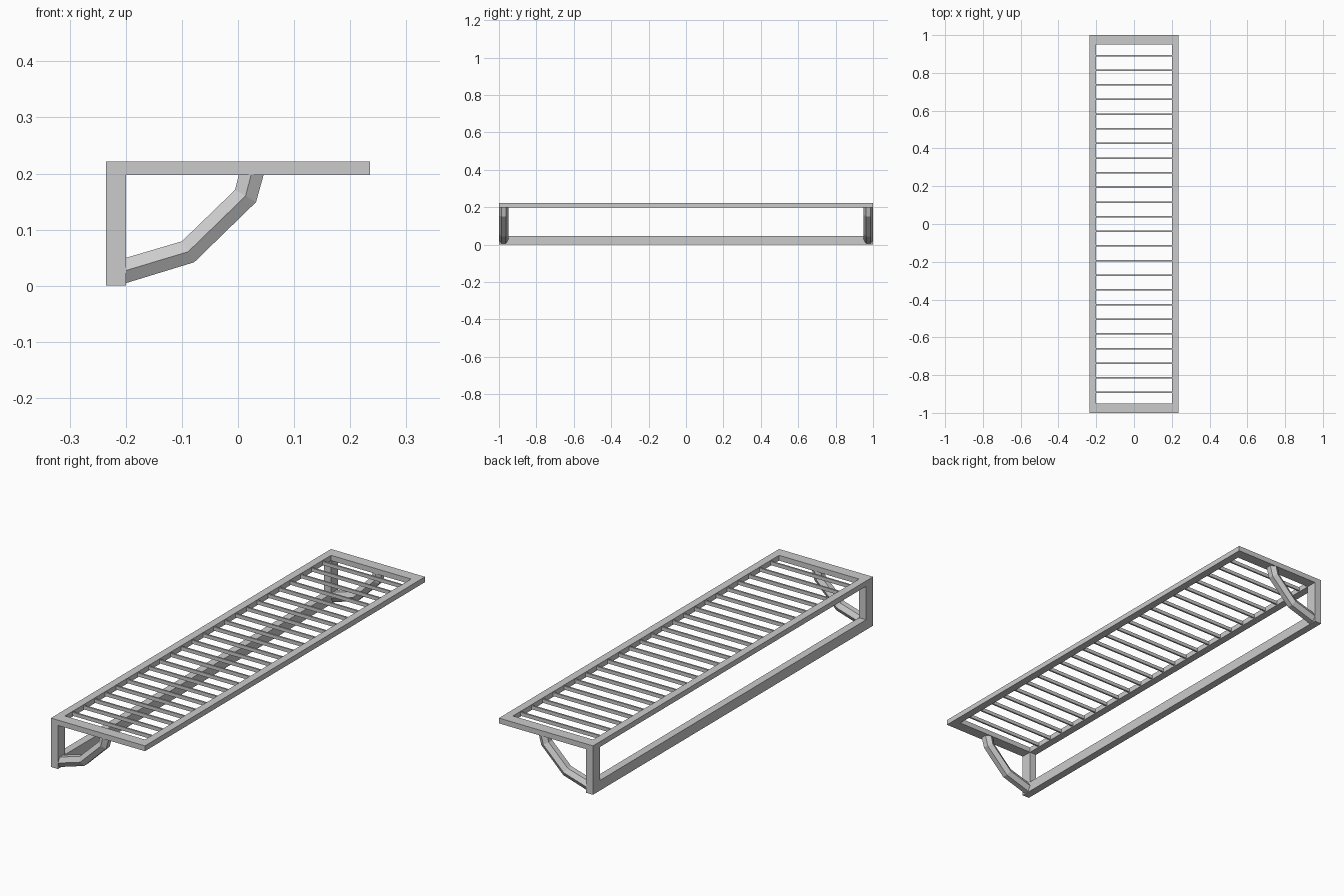
import bpy, bmesh
from mathutils import Vector

if "Cube" in bpy.data.objects:
    bpy.data.objects.remove(bpy.data.objects["Cube"])

X, XI = 0.235, 0.20       # outer / inner half width
Y, YI = 1.0, 0.95         # outer / inner half length
Z0, Z1 = 0.197, 0.221     # top frame underside / top
RAIL = 0.046              # lower rail height


def extruded(name, points, faces, offset):
    """Flat faces extruded by an offset into a solid."""
    bm = bmesh.new()
    verts = [bm.verts.new(p) for p in points]
    flat = [bm.faces.new([verts[i] for i in f]) for f in faces]
    res = bmesh.ops.extrude_face_region(bm, geom=flat, use_keep_orig=True)
    moved = [g for g in res["geom"] if isinstance(g, bmesh.types.BMVert)]
    bmesh.ops.translate(bm, verts=moved, vec=Vector(offset))
    bmesh.ops.recalc_face_normals(bm, faces=bm.faces[:])
    mesh = bpy.data.meshes.new(name)
    bm.to_mesh(mesh)
    bm.free()
    obj = bpy.data.objects.new(name, mesh)
    bpy.context.collection.objects.link(obj)
    return obj


# Top frame: rectangular ring
corners = [(-1, -1), (1, -1), (1, 1), (-1, 1)]
ring = [(sx * X, sy * Y, Z0) for sx, sy in corners]
ring += [(sx * XI, sy * YI, Z0) for sx, sy in corners]
quads = [(i, (i + 1) % 4, 4 + (i + 1) % 4, 4 + i) for i in range(4)]
extruded("top_frame", ring, quads, (0, 0, Z1 - Z0))

# Wall frame: U shape of two posts and a lower rail
u_shape = [(-Y, 0), (Y, 0), (Y, Z0), (YI, Z0), (YI, RAIL), (-YI, RAIL), (-YI, Z0), (-Y, Z0)]
extruded("wall_frame", [(-X, y, z) for y, z in u_shape],
         [(0, 1, 4, 5), (1, 2, 3, 4), (0, 5, 6, 7)], (X - XI, 0, 0))

# Shelf slats: thin upright bars between the long rails
COUNT, SPAN, T = 24, 0.892, 0.004
for i in range(COUNT):
    y = -SPAN + 2 * SPAN * i / (COUNT - 1)
    slat = [(-XI, y - T, 0.201), (XI, y - T, 0.201), (XI, y + T, 0.201), (-XI, y + T, 0.201)]
    extruded(f"slat_{i + 1:02d}", slat, [(0, 1, 2, 3)], (0, 0, 0.016))

# Bent braces: six-sided tube along a four-point path
path = [(-0.212, 0.0235), (-0.089, 0.0605), (0.0135, 0.16), (0.0258, 0.207)]
for side, y in (("front", -0.975), ("back", 0.975)):
    curve = bpy.data.curves.new(f"{side}_brace", "CURVE")
    curve.dimensions = "3D"
    curve.bevel_depth = 0.025
    curve.bevel_resolution = 1
    curve.use_fill_caps = True
    spline = curve.splines.new("POLY")
    spline.points.add(len(path) - 1)
    for point, (x, z) in zip(spline.points, path):
        point.co = (x, y, z, 1)
    spline.use_smooth = False
    bpy.context.collection.objects.link(bpy.data.objects.new(f"{side}_brace", curve))
